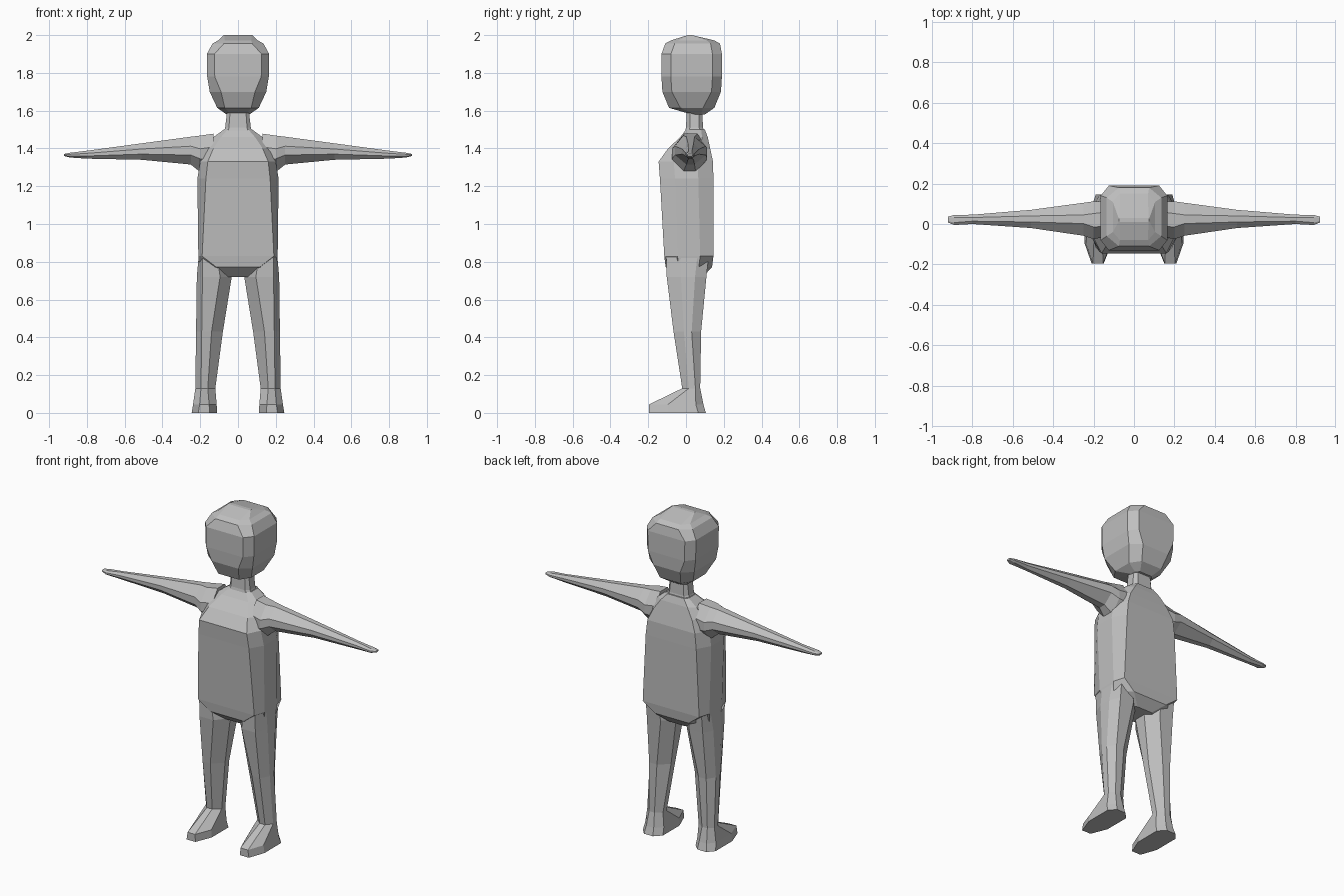
import bpy
import bmesh

grey = bpy.data.materials.new("plain grey")
grey.diffuse_color = (0.52, 0.52, 0.52, 1)


def ring(u0, u1, v0, v1, cu0, cu1, cv0, cv1):
    """Rectangle with cut corners; cu/cv are cut sizes at each side."""
    return [(u0 + cu0, v0), (u1 - cu1, v0), (u1, v0 + cv0), (u1, v1 - cv1),
            (u1 - cu1, v1), (u0 + cu0, v1), (u0, v1 - cv1), (u0, v0 + cv0)]


def loft(name, rings, place, mirror=False):
    """Skin a list of (height, ring) sections; place maps to x, y, z."""
    bm = bmesh.new()
    loops = [[bm.verts.new(place(h, u, v)) for u, v in pts] for h, pts in rings]
    for a, b in zip(loops, loops[1:]):
        for i in range(8):
            j = (i + 1) % 8
            bm.faces.new((a[i], a[j], b[j], b[i]))
    bm.faces.new(loops[0])
    bm.faces.new(loops[-1])
    bmesh.ops.recalc_face_normals(bm, faces=bm.faces)
    mesh = bpy.data.meshes.new(name)
    bm.to_mesh(mesh)
    bm.free()
    mesh.materials.append(grey)
    ob = bpy.data.objects.new(name, mesh)
    bpy.context.collection.objects.link(ob)
    if mirror:
        ob.modifiers.new("mirror", 'MIRROR').use_mirror_merge = False
    return ob


def upright(h, u, v):
    return (u, v, h)


def sideways(h, u, v):
    return (h, u, v)


def centred(rows):
    """Rows of z, half width, front y, back y, cut in x, cut in y."""
    return [(z, ring(-w, w, f, b, cx, cx, cy, cy)) for z, w, f, b, cx, cy in rows]


# Head: boxy, rounded, ending in a short ridge on top
loft("head", centred([
    (1.58, 0.06, 0.03, 0.10, 0.02, 0.02),
    (1.615, 0.11, -0.09, 0.15, 0.04, 0.06),
    (1.70, 0.15, -0.125, 0.185, 0.06, 0.05),
    (1.78, 0.163, -0.13, 0.19, 0.04, 0.05),
    (1.90, 0.165, -0.13, 0.19, 0.04, 0.05),
    (1.955, 0.135, -0.11, 0.18, 0.06, 0.05),
    (1.972, 0.105, -0.08, 0.15, 0.035, 0.04),
    (2.00, 0.075, 0.01, 0.03, 0.004, 0.004)]), upright)

# Neck
loft("neck", centred([
    (1.47, 0.08, -0.01, 0.10, 0.02, 0.02),
    (1.51, 0.068, 0.0, 0.09, 0.02, 0.02),
    (1.62, 0.055, 0.005, 0.085, 0.015, 0.015)]), upright)

# Torso with sloping chest and shoulders
loft("torso", centred([
    (0.72, 0.10, -0.05, 0.09, 0.05, 0.03),
    (0.772, 0.205, -0.108, 0.138, 0.09, 0.07),
    (0.83, 0.21, -0.115, 0.145, 0.02, 0.07),
    (1.24, 0.215, -0.138, 0.145, 0.045, 0.08),
    (1.33, 0.20, -0.145, 0.143, 0.04, 0.08),
    (1.40, 0.175, -0.095, 0.128, 0.045, 0.05),
    (1.46, 0.13, -0.03, 0.115, 0.04, 0.03),
    (1.50, 0.075, 0.0, 0.10, 0.02, 0.02)]), upright)

# Legs flowing into ankles and feet: z, inner x, outer x, front y, back y, cuts
legs = [
    (0.83, 0.05, 0.208, -0.105, 0.12, 0.06, 0.02, 0.08, 0.06),
    (0.72, 0.033, 0.218, -0.102, 0.108, 0.062, 0.03, 0.075, 0.06),
    (0.43, 0.08, 0.222, -0.066, 0.08, 0.06, 0.03, 0.055, 0.05),
    (0.13, 0.12, 0.226, -0.02, 0.075, 0.04, 0.03, 0.035, 0.025),
    (0.045, 0.113, 0.238, -0.195, 0.092, 0.04, 0.035, 0.10, 0.04),
    (0.0, 0.11, 0.245, -0.195, 0.105, 0.04, 0.035, 0.10, 0.04)]
loft("legs", [(r[0], ring(*r[1:])) for r in legs], upright, mirror=True)

# Outstretched arms: x, front y, back y, bottom z, top z, cuts in y and z
arms = [
    (0.13, -0.06, 0.11, 1.27, 1.478, 0.05, 0.07),
    (0.20, -0.075, 0.112, 1.275, 1.468, 0.06, 0.07),
    (0.25, -0.058, 0.105, 1.315, 1.462, 0.06, 0.05),
    (0.51, -0.02, 0.07, 1.34, 1.427, 0.03, 0.03),
    (0.80, 0.0, 0.046, 1.346, 1.388, 0.014, 0.014),
    (0.89, -0.005, 0.045, 1.352, 1.377, 0.012, 0.008),
    (0.922, 0.008, 0.036, 1.36, 1.371, 0.006, 0.003)]
loft("arms", [(x, ring(f, b, lo, hi, cy, cy, cz, cz))
              for x, f, b, lo, hi, cy, cz in arms], sideways, mirror=True)
